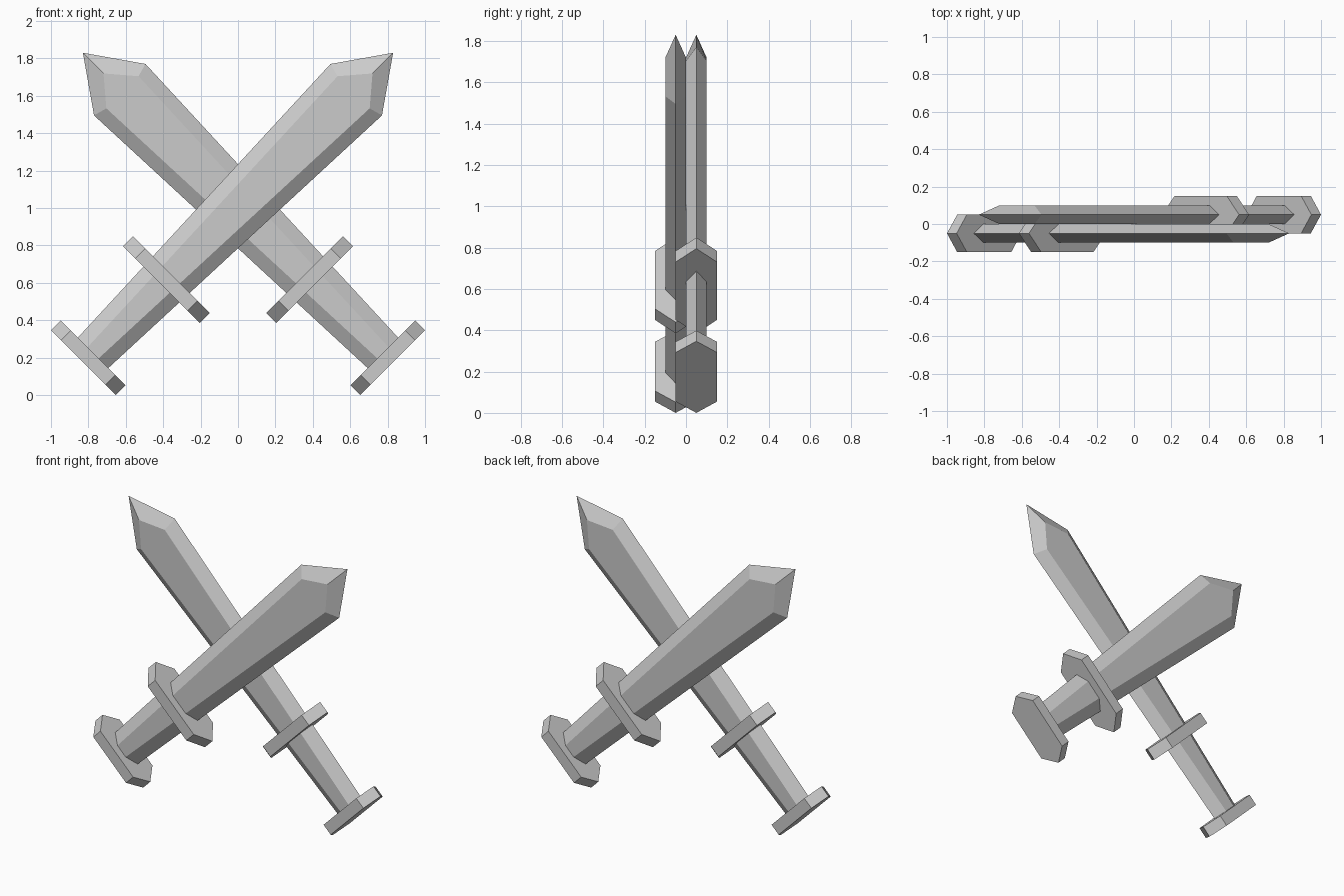
import bpy
from math import pi

if "Cube" in bpy.data.objects:
    bpy.data.objects.remove(bpy.data.objects["Cube"])

BEVEL = 0.073          # width of the sloped cutting edge
HALF_THICK = 0.05


def half_width(u):
    # swords widen evenly from pommel to shoulder
    return 0.115 + (u + 1.10) * (0.1945 - 0.115) / 1.994


def place(name, verts, faces, side):
    # local x runs along the sword, z across it, y through it
    mesh = bpy.data.meshes.new(name)
    mesh.from_pydata(verts, [], faces)
    mesh.update()
    obj = bpy.data.objects.new(name, mesh)
    bpy.context.collection.objects.link(obj)
    obj.location = (0, 0.05 * side, 1)
    obj.rotation_euler = (0, -pi / 4, pi if side > 0 else 0)


def bevelled_slab(name, outer, inner, side):
    # outline at mid depth, joined to a smaller flat face front and back
    n = len(outer)
    verts = [(u, -HALF_THICK, v) for u, v in inner]
    verts += [(u, 0, v) for u, v in outer]
    verts += [(u, HALF_THICK, v) for u, v in inner]
    faces = [tuple(range(n)), tuple(range(3 * n - 1, 2 * n - 1, -1))]
    for k in (0, n):
        for i in range(n):
            j = (i + 1) % n
            faces.append((k + j, k + i, k + n + i, k + n + j))
    place(name, verts, faces, side)


def hex_plate(name, u0, u1, tip, shoulder, side):
    # flat hexagon crossing the sword
    hexagon = [(0, tip), (0.1, shoulder), (0.1, -shoulder),
               (0, -tip), (-0.1, -shoulder), (-0.1, shoulder)]
    verts = [(u, y, v) for u in (u0, u1) for y, v in hexagon]
    faces = [(0, 1, 2, 3, 4, 5), (11, 10, 9, 8, 7, 6)]
    faces += [((i + 1) % 6, i, i + 6, (i + 1) % 6 + 6) for i in range(6)]
    place(name, verts, faces, side)


for side, label in ((-1, "front"), (1, "back")):
    g, s, e = -0.54, 0.894, -1.13
    wg, ws, we = half_width(g), half_width(s), half_width(e)
    si = s - 0.02
    wi = ws - BEVEL

    # blade with pointed tip
    bevelled_slab(label + "_blade",
                  [(g, -wg), (s, -ws), (1.173, 0), (s, ws), (g, wg)],
                  [(g, -wg + BEVEL), (si, -wi), (1.017, 0), (si, wi), (g, wg - BEVEL)],
                  side)
    # grip continuing the blade taper
    bevelled_slab(label + "_grip",
                  [(e, -we), (g, -wg), (g, wg), (e, we)],
                  [(e, -we + BEVEL), (g, -wg + BEVEL), (g, wg - BEVEL), (e, we - BEVEL)],
                  side)
    # cross guard and pommel plates
    hex_plate(label + "_guard", -0.58, -0.504, 0.29, 0.198, side)
    hex_plate(label + "_pommel", -1.169, -1.096, 0.245, 0.168, side)
